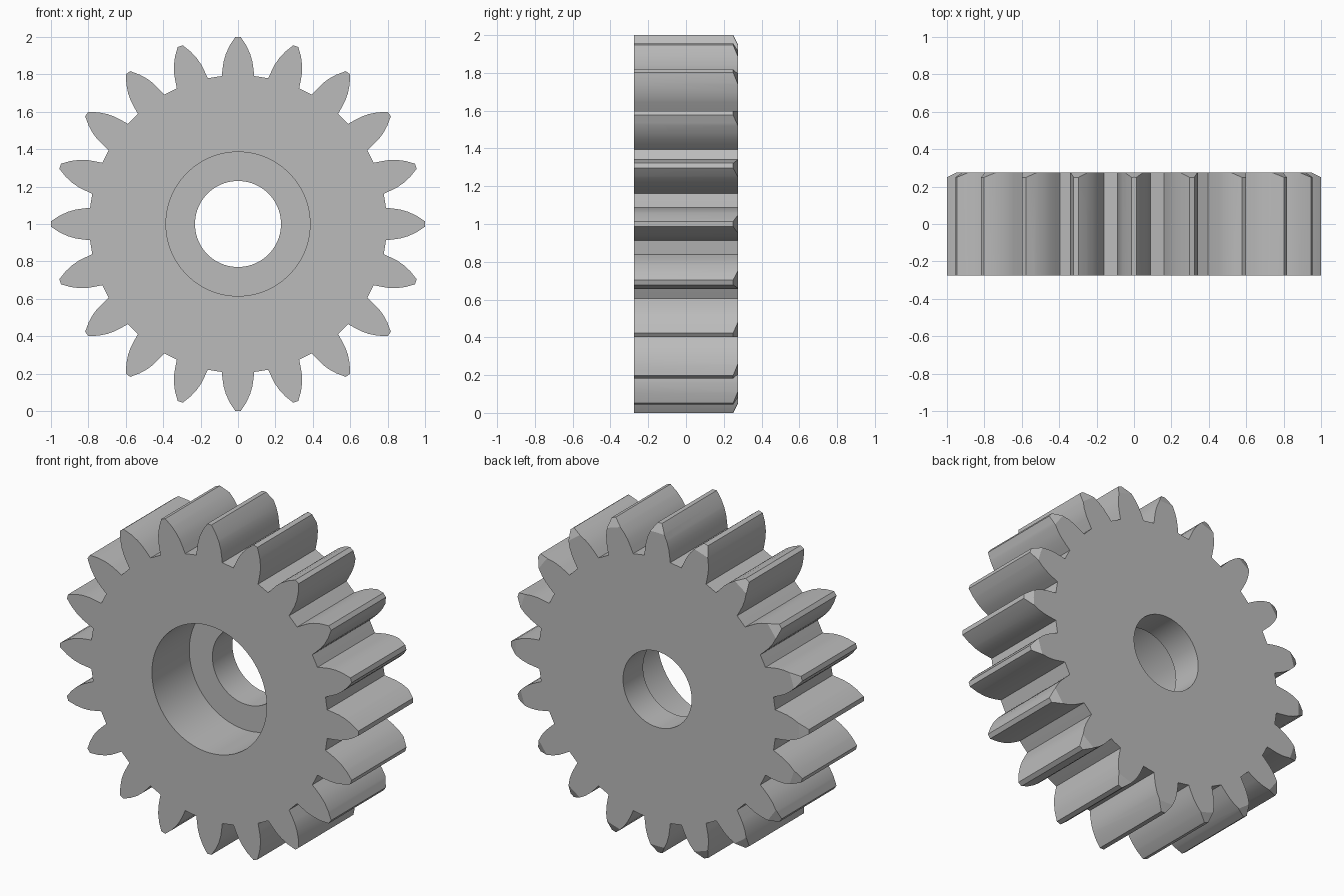
import bpy, bmesh, math
from mathutils import Vector, Matrix

if "Cube" in bpy.data.objects:
    bpy.data.objects.remove(bpy.data.objects["Cube"])

TEETH = 20
HALF = 0.275        # half thickness
ROOT = 0.795        # radius between teeth
CENTRE = Vector((0, 0, 1))

grey = bpy.data.materials.new("steel grey")
grey.use_nodes = True
grey.diffuse_color = (0.5, 0.5, 0.5, 1)
grey.node_tree.nodes["Principled BSDF"].inputs["Base Color"].default_value = (0.5, 0.5, 0.5, 1)


def add_object(name, bm):
    bmesh.ops.recalc_face_normals(bm, faces=bm.faces)
    mesh = bpy.data.meshes.new(name)
    bm.to_mesh(mesh)
    bm.free()
    mesh.materials.append(grey)
    obj = bpy.data.objects.new(name, mesh)
    bpy.context.collection.objects.link(obj)
    obj.location = CENTRE
    return obj


def turned(name, profile, steps):
    """Revolve a closed (radius, y) profile around the y axis."""
    bm = bmesh.new()
    verts = [bm.verts.new((r, y, 0)) for r, y in profile]
    edges = [bm.edges.new((a, b)) for a, b in zip(verts, verts[1:] + verts[:1])]
    bmesh.ops.spin(bm, geom=verts + edges, cent=(0, 0, 0), axis=(0, 1, 0),
                   angle=math.tau, steps=steps)
    bmesh.ops.remove_doubles(bm, verts=bm.verts, dist=1e-5)
    return add_object(name, bm)


def tooth_prism(name, depth):
    """Extrude the toothed outline along y."""
    # one flank as (radius along the tooth, half width)
    flank = [(0.791, 0.087), (0.83, 0.0825), (0.87, 0.0765),
             (0.91, 0.065), (0.955, 0.044), (1.0, 0.014)]
    tooth = [(-w, r) for r, w in flank] + [(w, r) for r, w in reversed(flank)]
    pitch = math.tau / TEETH
    tooth.append((ROOT * math.sin(pitch / 2), ROOT * math.cos(pitch / 2)))
    bm = bmesh.new()
    outline = []
    for i in range(TEETH):
        turn = Matrix.Rotation(i * pitch, 3, 'Y')
        outline += [bm.verts.new(turn @ Vector((x, -depth, z))) for x, z in tooth]
    face = bm.faces.new(outline)
    swept = bmesh.ops.extrude_face_region(bm, geom=[face])["geom"]
    moved = [v for v in swept if isinstance(v, bmesh.types.BMVert)]
    bmesh.ops.translate(bm, verts=moved, vec=(0, 2 * depth, 0))
    return add_object(name, bm)


# Blank: stepped bore, flat faces and a conical chamfer on the rear rim
blank = [(0.385, -HALF), (1.1, -HALF), (1.1, 0.2), (0.95, HALF),
         (0.23, HALF), (0.23, 0.083), (0.385, 0.083)]
gear = turned("spur_gear", blank, 96)

# Teeth: trim the blank to the toothed outline
cutter = tooth_prism("tooth_cutter", 0.5)
cutter.hide_render = True
trim = gear.modifiers.new("teeth", 'BOOLEAN')
trim.operation = 'INTERSECT'
trim.solver = 'EXACT'
trim.object = cutter

bpy.ops.object.select_all(action='DESELECT')
gear.select_set(True)
bpy.context.view_layer.objects.active = gear
bpy.ops.object.modifier_apply(modifier=trim.name)
bpy.data.objects.remove(cutter)
bpy.ops.object.shade_smooth_by_angle(angle=math.radians(20))
